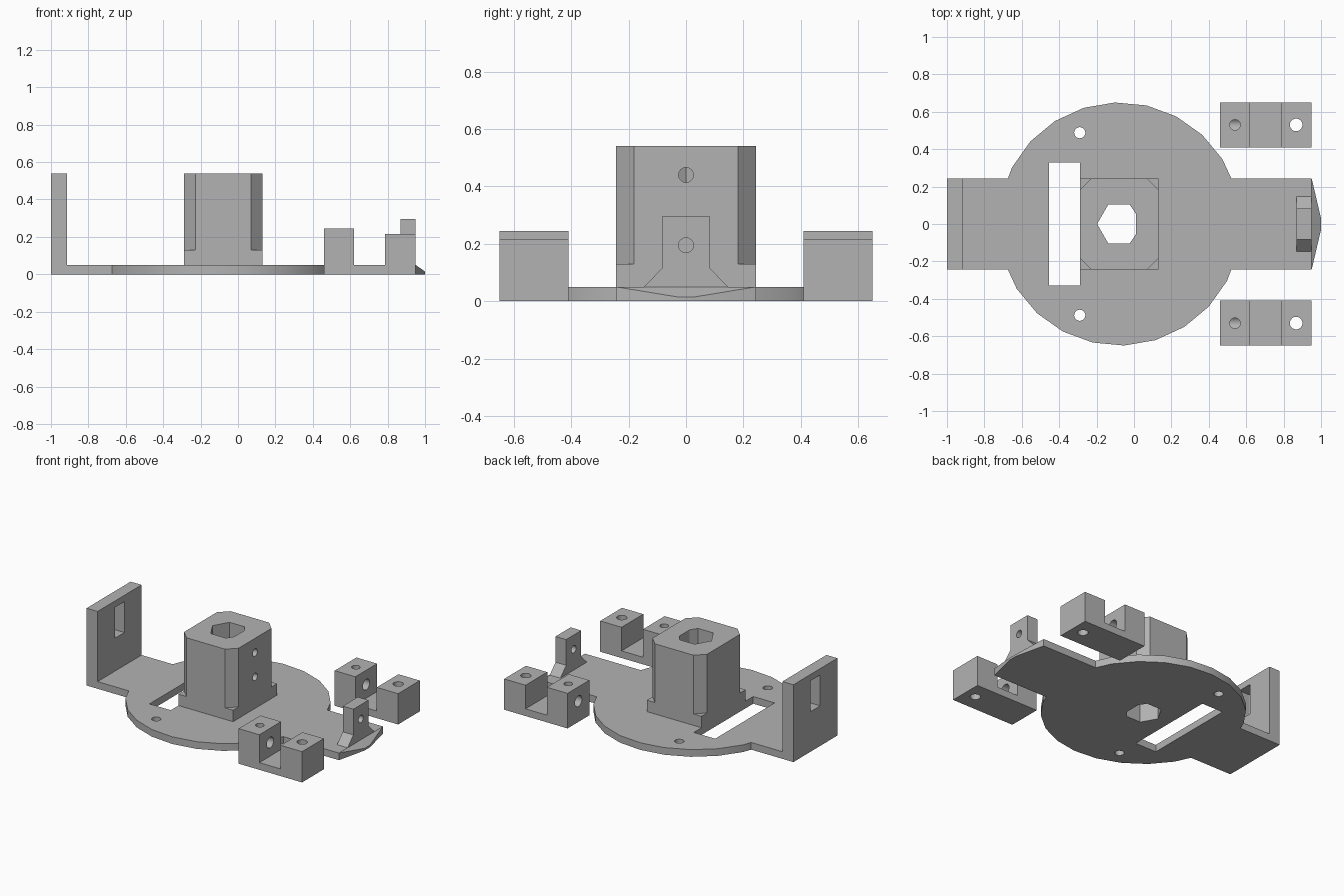
import bpy, bmesh, math
from mathutils import Matrix, Vector

if "Cube" in bpy.data.objects:
    bpy.data.objects.remove(bpy.data.objects["Cube"])

grey = bpy.data.materials.new("plain grey")
grey.use_nodes = True
grey.diffuse_color = (0.45, 0.45, 0.45, 1)
grey.node_tree.nodes["Principled BSDF"].inputs["Base Color"].default_value = grey.diffuse_color


def prism(name, points, low, high, axis="Z"):
    """Extrude an outline along Z, along Y (points are x, z) or along X (points are y, z)."""
    place = {"Z": lambda a, b, h: (a, b, h),
             "Y": lambda a, b, h: (a, h, b),
             "X": lambda a, b, h: (h, a, b)}[axis]
    bm = bmesh.new()
    face = bm.faces.new([bm.verts.new(place(a, b, low)) for a, b in points])
    side = bmesh.ops.extrude_face_region(bm, geom=[face])["geom"]
    shift = Vector(place(0, 0, high - low))
    bmesh.ops.translate(bm, vec=shift, verts=[v for v in side if isinstance(v, bmesh.types.BMVert)])
    bmesh.ops.recalc_face_normals(bm, faces=bm.faces)
    mesh = bpy.data.meshes.new(name)
    bm.to_mesh(mesh)
    bm.free()
    mesh.materials.append(grey)
    obj = bpy.data.objects.new(name, mesh)
    bpy.context.collection.objects.link(obj)
    return obj


def rect(a0, a1, b0, b1):
    return [(a0, b0), (a1, b0), (a1, b1), (a0, b1)]


def circle(a, b, r, n=16, turn=0.0):
    return [(a + r * math.cos(turn + math.tau * i / n),
             b + r * math.sin(turn + math.tau * i / n)) for i in range(n)]


def combine(target, operation, *tools):
    """Apply booleans one after another and drop the tools."""
    bpy.context.view_layer.objects.active = target
    for tool in tools:
        mod = target.modifiers.new("boolean", "BOOLEAN")
        mod.operation, mod.solver, mod.object = operation, "EXACT", tool
        bpy.ops.object.modifier_apply(modifier=mod.name)
        bpy.data.objects.remove(tool)


def hex_bore(low, high):
    # Hexagon with one corner flattened
    return prism("cutter", [(-0.197, 0), (-0.138, -0.103), (-0.022, -0.103), (0.01, -0.055),
                            (0.01, 0.055), (-0.022, 0.103), (-0.138, 0.103)], low, high)


THICK, HALF, CX = 0.05, 0.243, -0.077

# Base plate: round disc joined to a long bar, then pierced
plate = prism("base_plate", circle(CX, 0, 0.65, 24, math.radians(2.2)), 0, THICK)
combine(plate, "UNION", prism("bar", rect(-1, 0.95, -HALF, HALF), 0, THICK))
combine(plate, "DIFFERENCE",
        prism("cutter", rect(-0.455, -0.29, -0.328, 0.328), -0.1, 0.2),
        prism("cutter", circle(-0.29, 0.488, 0.03), -0.1, 0.2),
        prism("cutter", circle(-0.29, -0.488, 0.03), -0.1, 0.2),
        hex_bore(-0.1, 0.2))

# Sloped nose at the end of the bar
nose = prism("nose", [(0.95, -HALF), (1, -0.03), (1, 0.03), (0.95, HALF)], 0, THICK)
for v in nose.data.vertices:
    if v.co.z > 0.01 and v.co.x > 0.97:
        v.co.z = 0.015

# Upright end wall with a window slot
wall = prism("end_wall", rect(-1, -0.915, -HALF, HALF), THICK, 0.54)
combine(wall, "DIFFERENCE", prism("cutter", rect(-0.053, 0.053, 0.28, 0.495), -1.1, -0.8, "X"))

# Central tower: square foot, chamfered column, bore and two screw holes
X0, X1, C = -0.29, 0.132, 0.062
tower = prism("tower", rect(X0, X1, -HALF, HALF), THICK, 0.13)
column = [(X0 + C, -HALF), (X1 - C, -HALF), (X1, C - HALF), (X1, HALF - C),
          (X1 - C, HALF), (X0 + C, HALF), (X0, HALF - C), (X0, C - HALF)]
combine(tower, "UNION", prism("column", column, 0.13, 0.54))
combine(tower, "DIFFERENCE", hex_bore(-0.1, 0.7),
        prism("cutter", circle(0, 0.44, 0.026), -0.08, 0.3, "X"),
        prism("cutter", circle(0, 0.27, 0.026), -0.08, 0.3, "X"))

# Flared lug with a cross hole
half_lug = [(0.147, THICK), (0.083, 0.115), (0.083, 0.295)]
lug = prism("lug", half_lug + [(-y, z) for y, z in reversed(half_lug)], 0.868, 0.95, "X")
combine(lug, "DIFFERENCE", prism("cutter", circle(0, 0.195, 0.026), 0.8, 1.0, "X"))

# Two loose U-shaped clamps, one on each side
channel = [(0.46, 0), (0.95, 0), (0.95, 0.215), (0.785, 0.215),
           (0.785, THICK), (0.62, THICK), (0.62, 0.245), (0.46, 0.245)]
parts = [plate, nose, wall, tower, lug]
for side, label in ((1, "back"), (-1, "front")):
    y = side * 0.53
    clamp = prism(label + "_clamp", channel, y - 0.12, y + 0.12, "Y")
    combine(clamp, "DIFFERENCE",
            prism("cutter", circle(0.54, y, 0.028), 0.14, 0.4),
            prism("cutter", circle(0.867, y, 0.034), -0.1, 0.4),
            prism("cutter", circle(y, 0.145, 0.038), 0.4, 0.7, "X"))
    parts.append(clamp)

# Smooth the round walls, keep edges sharp
bpy.ops.object.select_all(action="DESELECT")
for obj in parts:
    obj.select_set(True)
bpy.context.view_layer.objects.active = plate
bpy.ops.object.shade_smooth_by_angle(angle=math.radians(30))
